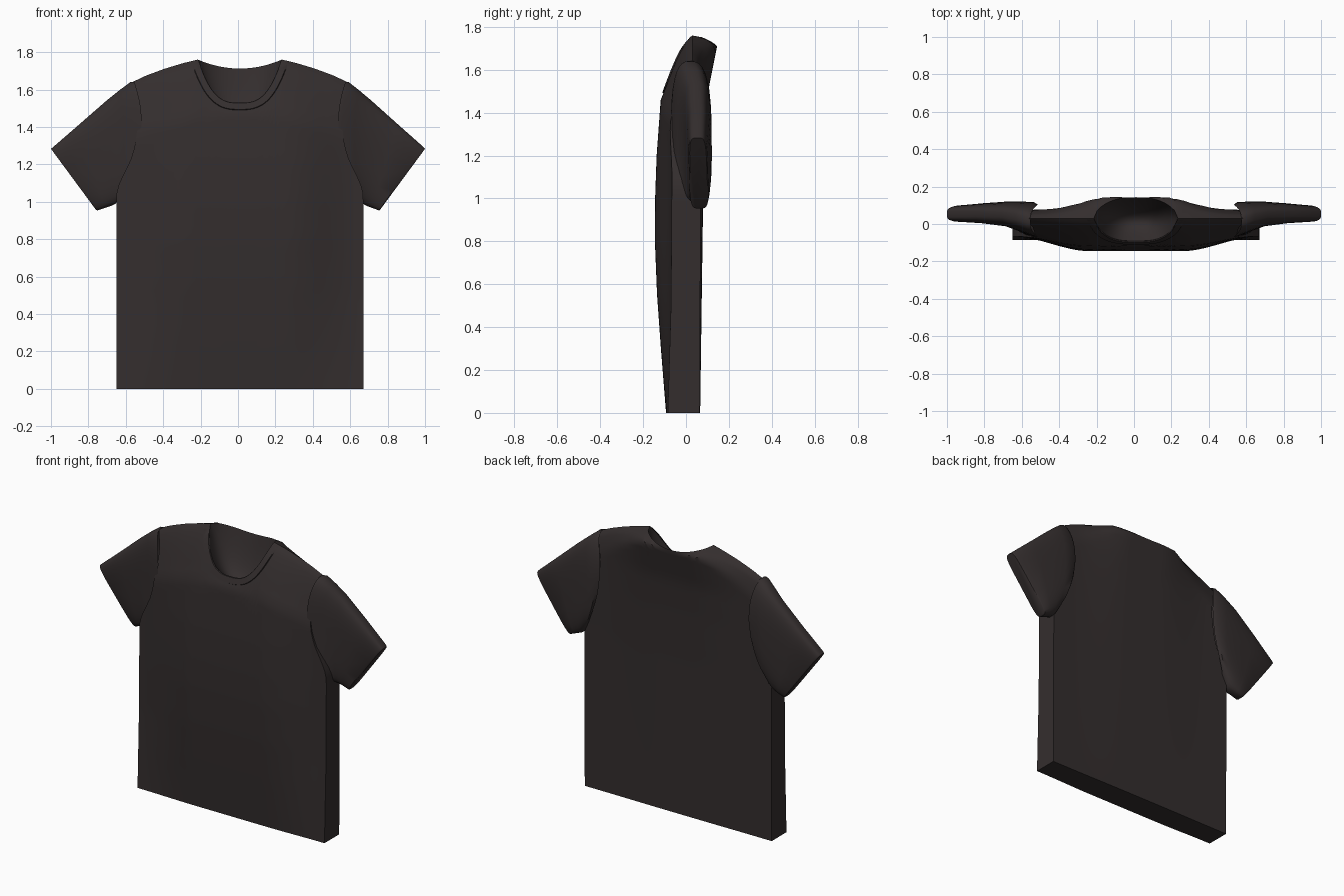
import bpy, bmesh, math
from mathutils import Vector

if "Cube" in bpy.data.objects:
    bpy.data.objects.remove(bpy.data.objects["Cube"])

CX = 0.01        # body centre
NECK = 0.225     # half width of the neck opening
TOPW = 0.585     # half width at the shoulders

mat = bpy.data.materials.new("dark_brown_cloth")
mat.diffuse_color = (0.034, 0.027, 0.027, 1)
mat.use_nodes = True
mat.node_tree.nodes["Principled BSDF"].inputs["Base Color"].default_value = mat.diffuse_color


def interp(pts, v):
    if v <= pts[0][0]:
        return pts[0][1]
    for (a, p), (b, q) in zip(pts, pts[1:]):
        if v <= b:
            return p + (q - p) * (v - a) / (b - a)
    return pts[-1][1]


def smooth(v):
    v = max(0, min(1, v))
    return v * v * (3 - 2 * v)


def patch(bm, fn, us, vs):
    g = [[bm.verts.new(fn(u, v)) for v in vs] for u in us]
    for i in range(len(us) - 1):
        for j in range(len(vs) - 1):
            bm.faces.new((g[i][j], g[i + 1][j], g[i + 1][j + 1], g[i][j + 1]))
    return g


def finish(bm, name, angle=40):
    bmesh.ops.remove_doubles(bm, verts=bm.verts, dist=0.0005)
    bmesh.ops.recalc_face_normals(bm, faces=bm.faces)
    me = bpy.data.meshes.new(name)
    bm.to_mesh(me)
    bm.free()
    me.materials.append(mat)
    ob = bpy.data.objects.new(name, me)
    bpy.context.collection.objects.link(ob)
    bpy.ops.object.select_all(action='DESELECT')
    ob.select_set(True)
    bpy.context.view_layer.objects.active = ob
    bpy.ops.object.shade_smooth_by_angle(angle=math.radians(angle))
    return ob


# Outline and depth rules for the torso
def width(z):
    return interp([(0, .66), (1.04, .66), (1.1, .645), (1.15, .62), (1.22, .585),
                   (1.3, .56), (1.45, .54), (1.55, .55), (1.635, TOPW)], z)


def shoulder(a):
    return interp([(NECK, 1.76), (.3, 1.742), (.4, 1.712), (.5, 1.675), (TOPW, 1.635)], a)


def front_top(a):
    return 1.53 + .23 * (a / NECK) ** 3 if a < NECK else shoulder(a)


def back_top(a):
    return 1.712 + .048 * (a / NECK) ** 2 if a < NECK else shoulder(a)


def front_y(a, z):
    f = interp([(0, -.093), (.3, -.117), (.55, -.135), (.8, -.145), (1.0, -.144),
                (1.2, -.137), (1.5, -.115)], z)
    edge = interp([(0, -.085), (.5, -.07), (1.2, -.065)], z)
    f += (edge - f) * smooth((a - .25) / .4)
    d = max(0, shoulder(a) - z)
    return .03 + (f - .03) * min(1, d / .3) ** .7


def back_y(a, z):
    b = interp([(0, .066), (1.0, .08), (1.3, .09), (1.5, .103), (1.72, .147)], z)
    edge = interp([(0, .064), (1.0, .068), (1.7, .08)], z)
    b += (edge - b) * smooth((a - .12) / .4)
    d = max(0, shoulder(a) - z)
    reach = .05 + max(0, a - NECK) * .3
    return .03 + (b - .03) * min(1, d / reach) ** .5


def torso_point(top, depth):
    def fn(s, t):
        z = t * top(abs(s) * TOPW)
        x = s * width(t * 1.635)
        return Vector((CX + x, depth(abs(x), z), z))
    return fn


front = torso_point(front_top, front_y)
back = torso_point(back_top, back_y)

n = 12
sn = NECK / TOPW
half = [sn * i / n for i in range(n)] + [sn + (1 - sn) * i / 14 for i in range(15)]
cols = [-s for s in reversed(half[1:])] + half
rows = [i / 36 for i in range(33)] + [.91, .93, .95, .965, .98, .99, 1]

# Torso: front, back, sides, closed hem and the hollow inside the neck
bm = bmesh.new()
patch(bm, front, cols, rows)
patch(bm, back, cols, rows)
for s in (-1, 1):
    patch(bm, lambda t, k: front(s, t).lerp(back(s, t), k), rows, [0, 1])
patch(bm, lambda s, k: front(s, 0).lerp(back(s, 0), k), cols, [0, 1])


def hollow(s, v):
    p, q = front(s, 1), back(s, 1)
    r = p.lerp(q, v)
    open_ = 1 - min(1, abs(s) / sn) ** 2
    r.z = p.z + (q.z - p.z) * v ** 4 - .09 * math.sin(math.pi * v) * open_
    return r


patch(bm, hollow, [s for s in cols if abs(s) <= sn + 1e-6], [i / 12 for i in range(13)])
finish(bm, "shirt_body", 50)

# Collar band: a thin raised strip along the front neckline
bm = bmesh.new()


def collar(s, k):
    a = abs(s) * NECK
    slope = .69 * (a / NECK) ** 2 / NECK
    nrm = Vector((math.copysign(slope, s), 0, -1)).normalized()
    off, lift = [(0, .001), (.002, .007), (.036, .007), (.041, -.003)][k]
    fade = smooth((1 - abs(s)) / .12)
    p = Vector((s * NECK * .985, 0, front_top(a))) + nrm * off
    p.z = min(p.z, shoulder(abs(p.x)) - .003)
    p.y = front_y(abs(p.x), p.z) - lift * fade
    p.x += CX
    return p


patch(bm, collar, [i / 24 for i in range(-24, 25)], range(4))
finish(bm, "collar_band")

# Sleeves: lofted rings from the armhole to the cuff
# (top x, top z, bottom x, bottom z, front y, back y, inward bow, squareness)
stations = [
    (.565, 1.642, .645, 1.03, -.070, .105, .075, .75),
    (.585, 1.640, .652, 1.01, -.068, .118, .070, .75),
    (.640, 1.598, .660, .990, -.040, .120, .035, .70),
    (.710, 1.540, .680, .978, -.012, .120, .010, .65),
    (.850, 1.416, .715, .966, .005, .113, .0, .55),
    (.990, 1.293, .752, .953, .014, .103, .0, .45),
    (1.00, 1.283, .758, .955, .020, .098, .0, .45),
]
RING = 32


def sleeve(side):
    bm = bmesh.new()

    def fn(k, i):
        tx, tz, bx, bz, yf, yb, bow, e = stations[k]
        a = 2 * math.pi * (i + .5) / RING
        c, s = math.cos(a), math.sin(a)
        h = math.copysign(abs(c) ** e, c)
        w = math.copysign(abs(s) ** e, s)
        p = .5 - .5 * h
        x = tx + (bx - tx) * p - bow * (1 - h * h)
        z = tz + (bz - tz) * p
        y = (yf + yb) / 2 + w * (yb - yf) / 2
        y += .012 * (p - .5) * (k / (len(stations) - 1))
        return Vector((side * x + CX * (1 - k / (len(stations) - 1)), y, z))

    g = patch(bm, fn, range(len(stations)), range(RING + 1))
    bm.faces.new(g[-1][:RING])
    finish(bm, "sleeve_right" if side > 0 else "sleeve_left", 45)


for side in (-1, 1):
    sleeve(side)
